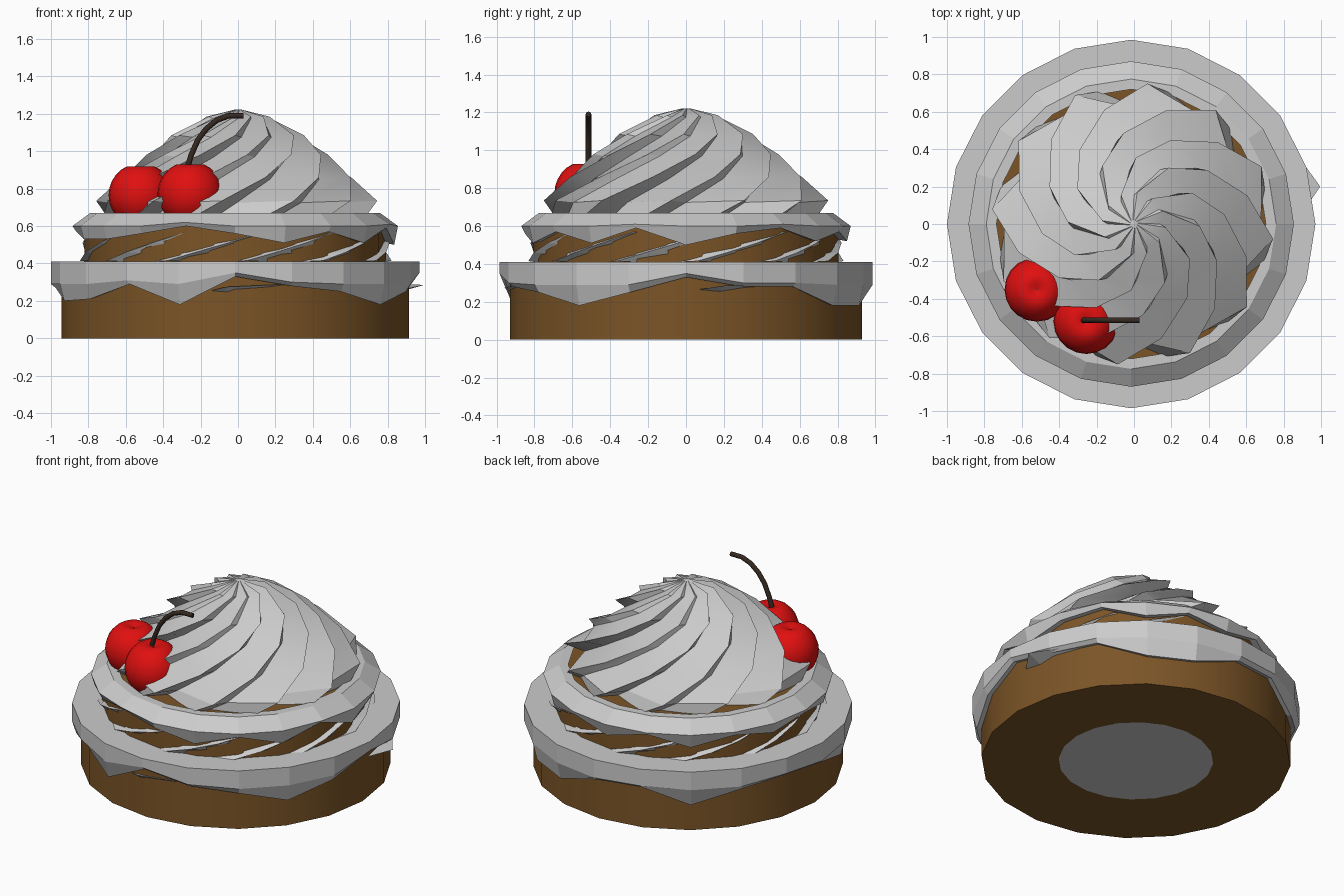
import bpy, math
from math import sin, cos, radians, pi

if "Cube" in bpy.data.objects:
    bpy.data.objects.remove(bpy.data.objects["Cube"])

CX = -0.015   # cake axis sits slightly left of the stem side


def material(name, rgb):
    m = bpy.data.materials.new(name)
    m.diffuse_color = (*rgb, 1)
    m.use_nodes = True
    m.node_tree.nodes["Principled BSDF"].inputs["Base Color"].default_value = m.diffuse_color
    return m


BROWN = material("sponge_brown", (0.2, 0.09, 0.02))
RED = material("cherry_red", (0.75, 0.005, 0.005))
DARK = material("stem_brown", (0.035, 0.022, 0.015))


def make(name, verts, faces, mat=None, smooth=None):
    me = bpy.data.meshes.new(name)
    me.from_pydata(verts, [], faces)
    me.update()
    ob = bpy.data.objects.new(name, me)
    bpy.context.collection.objects.link(ob)
    if mat:
        me.materials.append(mat)
    if smooth:
        bpy.ops.object.select_all(action='DESELECT')
        ob.select_set(True)
        bpy.context.view_layer.objects.active = ob
        bpy.ops.object.shade_smooth_by_angle(angle=radians(smooth))
    return ob


def polar(r, deg, z, cx=CX, cy=0):
    return (cx + r * cos(radians(deg)), cy + r * sin(radians(deg)), z)


def rings(name, rows, mat=None, smooth=None, cap=False):
    """Skin a stack of equally long vertex rows, counted upward/outward."""
    n = len(rows[0])
    verts = [v for row in rows for v in row]
    faces = [(i * n + j, i * n + (j + 1) % n, (i + 1) * n + (j + 1) % n, (i + 1) * n + j)
             for i in range(len(rows) - 1) for j in range(n)]
    if cap:
        faces.append(tuple((len(rows) - 1) * n + j for j in range(n)))
    return make(name, verts, faces, mat, smooth)


def lathe(name, profile, n=20, mat=None, smooth=30, cx=CX, cy=0, cap=False):
    rows = [[polar(r, -90 + 360 * j / n, z, cx, cy) for j in range(n)] for r, z in profile]
    return rings(name, rows, mat, smooth, cap)


# sponge layers and the pale disc in the underside
lathe("lower_sponge", [(0.465, 0), (0.93, 0), (0.93, 0.405)], mat=BROWN, cap=True)
lathe("upper_sponge", [(0.805, 0.40), (0.805, 0.60), (0.74, 0.66)], mat=BROWN, cap=True)
make("base_disc", [polar(0.465, -18 * j, 0) for j in range(20)], [tuple(range(20))])


# icing collars with an uneven dripping hem; drips start at the front, anticlockwise
def collar(name, drips, inner, top, mid, hem, sponge, z_top, z_mid):
    rows = [[], [], [], [], []]
    for k, d in enumerate(drips):
        a = -90 + 18 * k
        rows[0].append(polar(sponge, a, d + 0.01))
        rows[1].append(polar(hem, a, d))
        rows[2].append(polar(mid, a, max(z_mid, d + 0.02)))
        rows[3].append(polar(top, a, z_top))
        rows[4].append(polar(inner, a, z_top))
    rings(name, rows)


collar("lower_icing",
       [.33, .28, .25, .18, .25, .33, .28, .28, .18, .18,
        .27, .28, .18, .26, .29, .27, .20, .21, .29, .18],
       0.79, 0.985, 0.985, 0.96, 0.92, 0.41, 0.29)
collar("upper_icing",
       [.56, .51, .57, .51, .59, .50, .56, .59, .52, .57,
        .52, .58, .51, .57, .53, .57, .53, .53, .56, .60],
       0.72, 0.775, 0.87, 0.85, 0.80, 0.67, 0.60)


# piped cream: a twisted star section whose arms wind clockwise outward;
# each valley is tucked under its ridge, leaving broad overlapping folds
def swirl(name, levels, arms, deep, shallow, phase, tuck, smooth=None):
    rows = []
    step = 180 / arms
    for r, z, twist in levels:
        row = []
        for j in range(2 * arms):
            if j % 2 == 0:
                row.append(polar(r, phase + step * j + twist, z, CX * (1.22 - z)))
            else:
                k = deep if j % 4 == 1 else shallow
                row.append(polar(r * k, phase + step * (j - tuck) + twist,
                                 z - 0.01 * (z < 1.2), CX * (1.22 - z)))
        rows.append(row)
    return rings(name, rows, smooth=smooth, cap=True)


swirl("cream_swirl",
      [(0.73, 0.665, -118), (0.755, 0.735, -108), (0.63, 0.86, -88), (0.49, 0.98, -66),
       (0.355, 1.085, -44), (0.17, 1.185, -18), (0.02, 1.222, 0)],
      12, 0.82, 0.91, 12, 0.6, smooth=25)
swirl("cream_filling",
      [(0.835, 0.415, 0), (0.832, 0.46, 11), (0.822, 0.51, 23), (0.805, 0.57, 37)],
      12, 0.88, 0.93, 4, 0)


# small smears of icing poking out below the lower collar
def smear(name, a0, a1, r, z):
    am = a0 + 0.2 * (a1 - a0)
    v = [polar(0.92, a0, z - 0.02), polar(r, am, z), polar(0.94, a1, z + 0.015),
         polar(0.92, am, z - 0.03)]
    make(name, v, [(0, 3, 1), (3, 2, 1), (0, 1, 2), (0, 2, 3)])


smear("icing_smear_right", 4, 40, 1.03, 0.285)
smear("icing_smear_front", -98, -72, 0.96, 0.275)


# cherries with a small dimple on top
def cherry(name, x, y, z, r):
    prof = []
    for i in range(15):
        t = -pi / 2 + pi * i / 14
        rr = r * cos(t)
        dimple = 0.035 * max(0, 1 - rr / (0.45 * r)) if t > 0 else 0
        prof.append((max(rr, 0.002), z + r * sin(t) - dimple))
    lathe(name, prof, 20, RED, 60, x, y)


cherry("cherry_left", -0.52, -0.35, 0.765, 0.172)
cherry("cherry_right", -0.255, -0.52, 0.772, 0.175)

# curved stem swept as a tube
path = [(-0.275, 0.90), (-0.25, 0.98), (-0.215, 1.06), (-0.17, 1.12), (-0.115, 1.165),
        (-0.05, 1.19), (0.03, 1.19)]
rows = []
for i, (x, z) in enumerate(path):
    x0, z0 = path[max(i - 1, 0)]
    x1, z1 = path[min(i + 1, len(path) - 1)]
    length = math.hypot(x1 - x0, z1 - z0)
    nx, nz = (z1 - z0) / length, -(x1 - x0) / length
    rows.append([(x + 0.015 * cos(pi * j / 4) * nx, -0.515 + 0.015 * sin(pi * j / 4),
                  z + 0.015 * cos(pi * j / 4) * nz) for j in range(8)])
rings("cherry_stem", rows, DARK, 50, cap=True)
